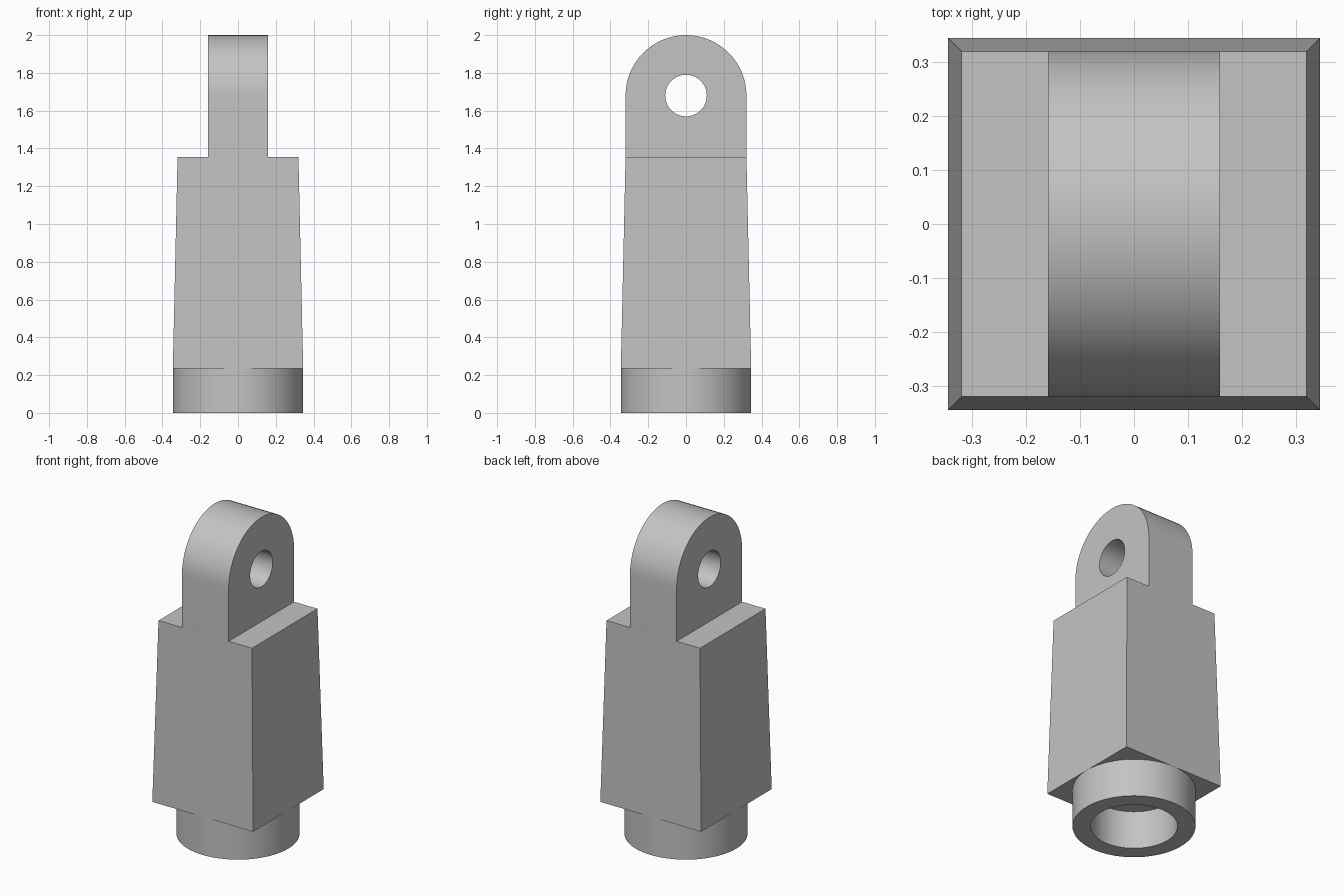
import bpy, bmesh, math

if "Cube" in bpy.data.objects:
    bpy.data.objects.remove(bpy.data.objects["Cube"], do_unlink=True)

SEGMENTS = 64
BASE_Z, SHOULDER_Z, EYE_Z = 0.236, 1.355, 1.68
BASE_HALF, TOP_HALF = 0.345, 0.32

grey = bpy.data.materials.new("plain grey")
grey.use_nodes = True
grey.diffuse_color = (0.55, 0.55, 0.55, 1)
grey.node_tree.nodes["Principled BSDF"].inputs["Base Color"].default_value = grey.diffuse_color


def make_object(name, bm):
    bmesh.ops.recalc_face_normals(bm, faces=bm.faces)
    mesh = bpy.data.meshes.new(name)
    bm.to_mesh(mesh)
    bm.free()
    mesh.materials.append(grey)
    obj = bpy.data.objects.new(name, mesh)
    bpy.context.collection.objects.link(obj)
    return obj


def select_only(obj):
    bpy.ops.object.select_all(action='DESELECT')
    obj.select_set(True)
    bpy.context.view_layer.objects.active = obj


def smooth(obj):
    select_only(obj)
    bpy.ops.object.shade_smooth_by_angle(angle=math.radians(30))


def prism_x(name, outline, half_width):
    """Extrude a y-z outline along x."""
    bm = bmesh.new()
    face = bm.faces.new([bm.verts.new((-half_width, y, z)) for y, z in outline])
    side = bmesh.ops.extrude_face_region(bm, geom=[face])
    verts = [v for v in side["geom"] if isinstance(v, bmesh.types.BMVert)]
    bmesh.ops.translate(bm, verts=verts, vec=(2 * half_width, 0, 0))
    return make_object(name, bm)


def arc(radius, sweep, steps):
    return [(radius * math.cos(sweep * i / steps), EYE_Z + radius * math.sin(sweep * i / steps))
            for i in range(steps + 1)]


# Tapered square body
bm = bmesh.new()
bmesh.ops.create_cube(bm, size=2)
for v in bm.verts:
    half, z = (TOP_HALF, SHOULDER_Z) if v.co.z > 0 else (BASE_HALF, BASE_Z)
    v.co = (v.co.x * half, v.co.y * half, z)
make_object("body", bm)

# Round hollow socket, closed above by the underside of the body
bm = bmesh.new()
profile = [(0.345, BASE_Z), (0.345, 0), (0.244, 0), (0.244, BASE_Z)]
points = [bm.verts.new((r, 0, z)) for r, z in profile]
edges = [bm.edges.new(pair) for pair in zip(points, points[1:])]
bmesh.ops.spin(bm, geom=points + edges, cent=(0, 0, 0), axis=(0, 0, 1),
               angle=2 * math.pi, steps=SEGMENTS)
bmesh.ops.remove_doubles(bm, verts=bm.verts, dist=0.0001)
smooth(make_object("socket", bm))

# Round-topped lug with a pin hole
outline = arc(TOP_HALF, math.pi, SEGMENTS // 2)
lug = prism_x("lug", outline + [(-TOP_HALF, SHOULDER_Z), (TOP_HALF, SHOULDER_Z)], 0.16)
cutter = prism_x("pin_hole_cutter", arc(0.11, 2 * math.pi, SEGMENTS)[:-1], 0.3)
cutter.hide_render = True
hole = lug.modifiers.new("pin hole", 'BOOLEAN')
hole.operation = 'DIFFERENCE'
hole.solver = 'EXACT'
hole.object = cutter
select_only(lug)
bpy.ops.object.modifier_apply(modifier=hole.name)
bpy.data.objects.remove(cutter, do_unlink=True)
smooth(lug)
